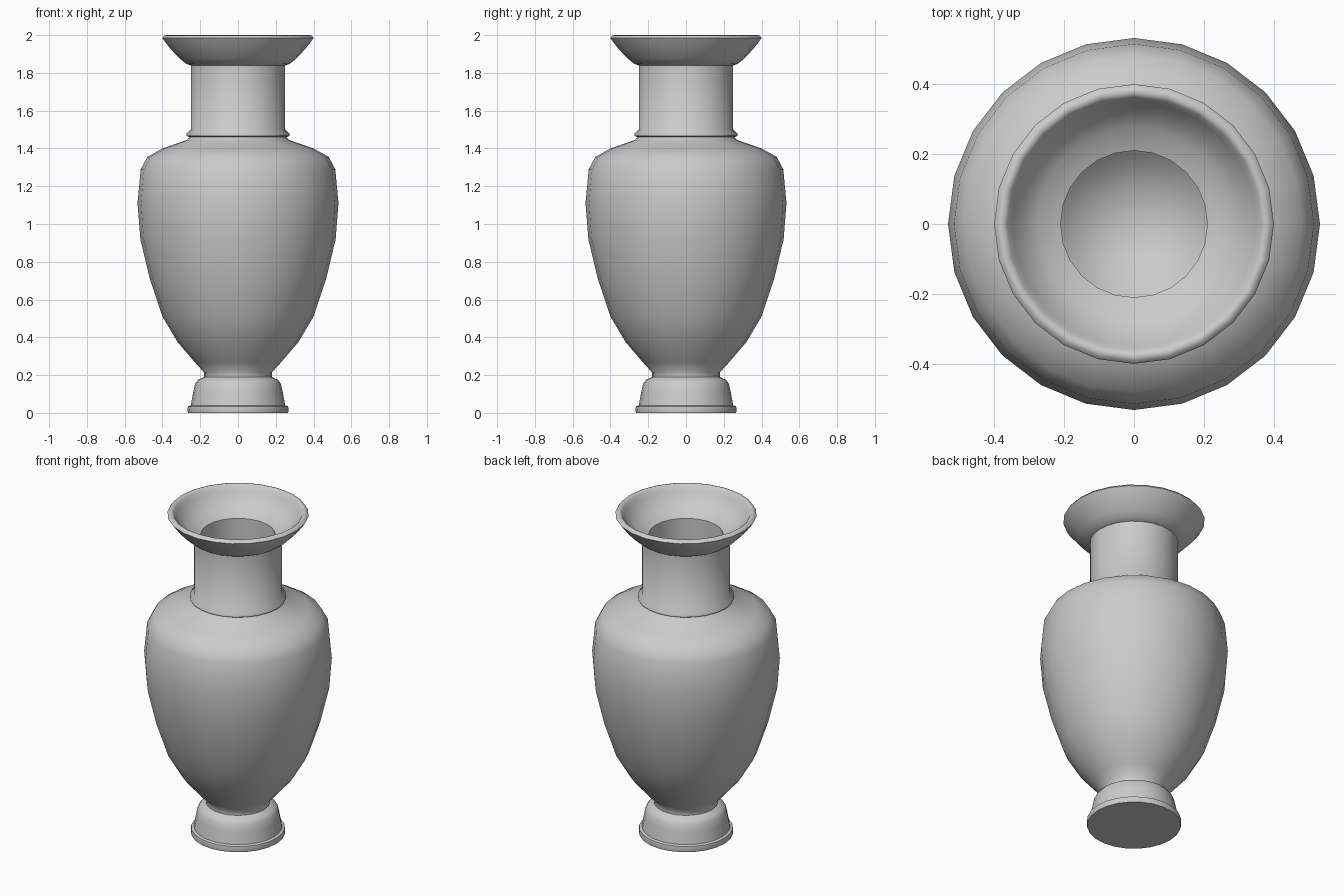
import bpy, bmesh, math

if "Cube" in bpy.data.objects:
    bpy.data.objects.remove(bpy.data.objects["Cube"])

SEGMENTS = 24


def lathe(name, profile):
    """Spin (radius, height) points about z; points with radius 0 become poles."""
    bm = bmesh.new()
    rings = []
    for r, z in profile:
        if r == 0:
            rings.append([bm.verts.new((0, 0, z))] * SEGMENTS)
        else:
            rings.append([bm.verts.new((r * math.cos(a), r * math.sin(a), z))
                          for a in (2 * math.pi * i / SEGMENTS for i in range(SEGMENTS))])
    for low, high in zip(rings, rings[1:]):
        for i in range(SEGMENTS):
            j = (i + 1) % SEGMENTS
            corners = list(dict.fromkeys((low[i], low[j], high[j], high[i])))
            bm.faces.new(corners)
    bmesh.ops.recalc_face_normals(bm, faces=bm.faces)
    mesh = bpy.data.meshes.new(name)
    bm.to_mesh(mesh)
    bm.free()
    obj = bpy.data.objects.new(name, mesh)
    bpy.context.collection.objects.link(obj)
    bpy.ops.object.select_all(action='DESELECT')
    obj.select_set(True)
    bpy.context.view_layer.objects.active = obj
    bpy.ops.object.shade_smooth_by_angle(angle=math.radians(50))
    return obj


# Stepped foot
foot = [(0, 0), (0.265, 0), (0.268, 0.015), (0.265, 0.035), (0.25, 0.04),
        (0.237, 0.11), (0.227, 0.155), (0.212, 0.175), (0.18, 0.19), (0.18, 0.215)]
# Belly and shoulder
belly = [(0.23, 0.27), (0.32, 0.375), (0.40, 0.51), (0.467, 0.71), (0.517, 0.92),
         (0.532, 1.11), (0.515, 1.29), (0.48, 1.355), (0.40, 1.40), (0.27, 1.445)]
# Collar bead and neck
neck = [(0.258, 1.46), (0.272, 1.467), (0.272, 1.48), (0.25, 1.50), (0.25, 1.84)]
# Flared lip, rolled over the rim
lip = [(0.275, 1.848), (0.31, 1.877), (0.355, 1.925), (0.388, 1.967),
       (0.40, 1.985), (0.39, 1.998), (0.375, 2.0), (0.363, 1.99)]
# Inner wall, down to the floor of the hollow
inside = [(0.35, 1.965), (0.315, 1.92), (0.275, 1.885), (0.21, 1.86), (0.21, 1.45),
          (0.38, 1.365), (0.45, 1.325), (0.475, 1.28), (0.492, 1.11), (0.477, 0.92),
          (0.43, 0.72), (0.365, 0.53), (0.285, 0.40), (0.19, 0.29), (0.10, 0.235), (0, 0.22)]

lathe("vase", foot + belly + neck + lip + inside)
